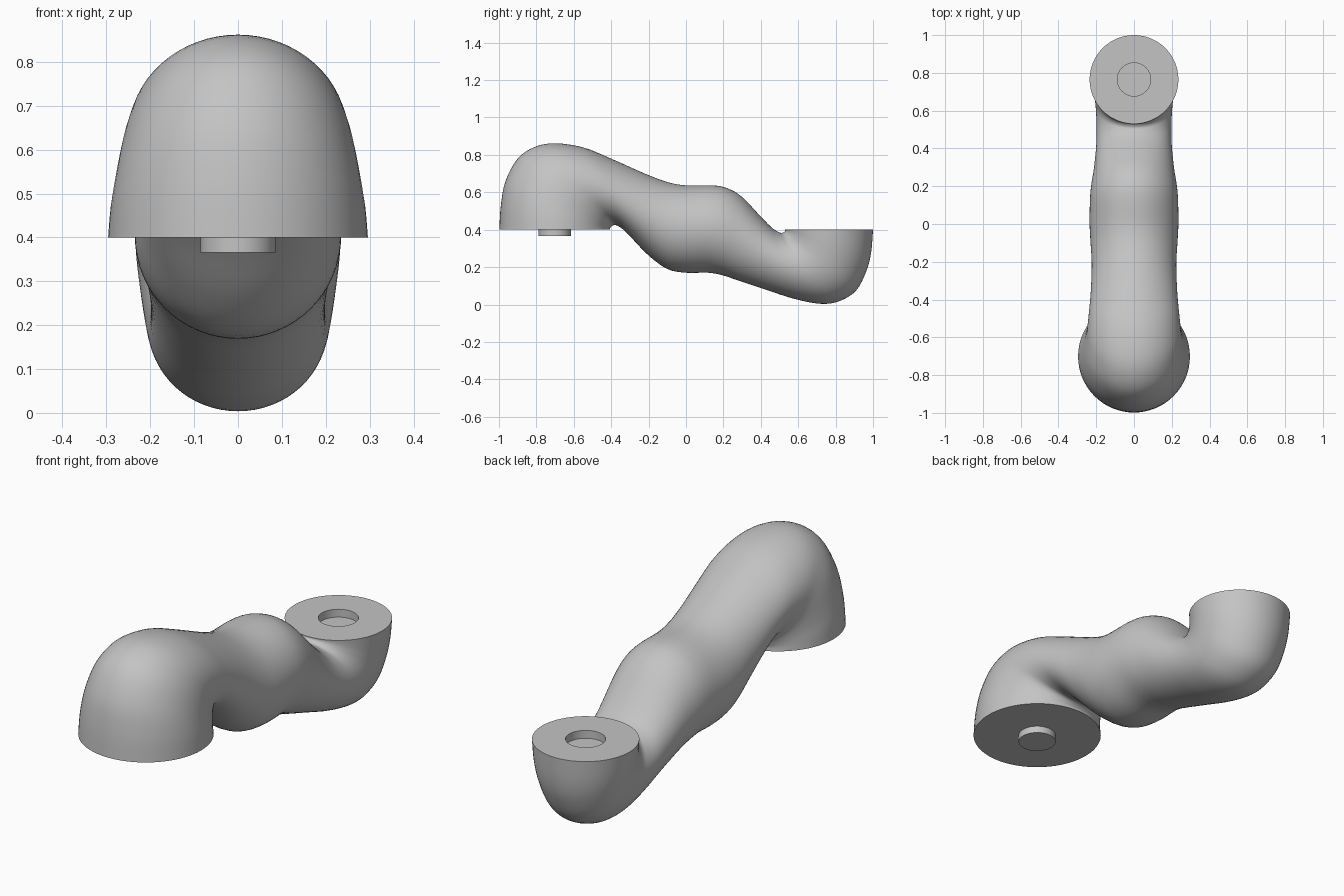
import bpy, bmesh, math
from mathutils import Vector

cube = bpy.data.objects.get("Cube")
if cube:
    bpy.data.objects.remove(cube, do_unlink=True)

grey = bpy.data.materials.new("light grey")
grey.use_nodes = True
COLOUR = (0.55, 0.55, 0.55, 1)
grey.diffuse_color = COLOUR
grey.node_tree.nodes["Principled BSDF"].inputs["Base Color"].default_value = COLOUR

SEGMENTS = 64   # points around each section
STEPS = 4       # rings between stations

# Sections along the arm: upper y, z, lower y, z, half width
STATIONS = [
    (-.998, .400, -.405, .400, .296),
    (-.990, .530, -.405, .410, .290),
    (-.965, .660, -.398, .418, .278),
    (-.900, .780, -.390, .423, .264),
    (-.810, .842, -.380, .425, .252),
    (-.700, .862, -.365, .420, .245),
    (-.550, .840, -.335, .400, .236),
    (-.400, .780, -.290, .355, .228),
    (-.220, .700, -.200, .262, .224),
    (-.100, .655, -.100, .190, .230),
    (.000, .637, .000, .170, .235),
    (.140, .637, .120, .170, .233),
    (.220, .622, .200, .155, .226),
    (.300, .575, .280, .128, .213),
    (.400, .470, .430, .078, .200),
    (.460, .410, .580, .030, .198),
    (.495, .388, .720, .004, .202),
    (.510, .383, .820, .018, .207),
    (.520, .386, .910, .075, .214),
    (.527, .390, .965, .180, .223),
    (.530, .395, .990, .280, .230),
    (.530, .400, 1.00, .400, .235),
]


def smooth_stations(rows, steps):
    """Catmull-Rom interpolation through the stations."""
    out = []
    for i in range(len(rows) - 1):
        a, b = rows[max(i - 1, 0)], rows[i]
        c, d = rows[i + 1], rows[min(i + 2, len(rows) - 1)]
        for s in range(steps):
            t = s / steps
            out.append([0.5 * (2 * q + (r - p) * t + (2 * p - 5 * q + 4 * r - u) * t * t
                               + (3 * q - p - 3 * r + u) * t ** 3)
                        for p, q, r, u in zip(a, b, c, d)])
    out.append(list(rows[-1]))
    return out


def add_ring(bm, top, bottom, width):
    centre, half = (top + bottom) / 2, (top - bottom) / 2
    ring = []
    for k in range(SEGMENTS):
        a = 2 * math.pi * k / SEGMENTS
        ring.append(bm.verts.new(centre + half * math.cos(a) + Vector((width * math.sin(a), 0, 0))))
    return ring


def flat_ring(bm, y, z, radius):
    return add_ring(bm, Vector((0, y - radius, z)), Vector((0, y + radius, z)), radius)


def bridge(bm, rings):
    for a, b in zip(rings, rings[1:]):
        for k in range(SEGMENTS):
            n = (k + 1) % SEGMENTS
            bm.faces.new((a[k], a[n], b[n], b[k]))


def finish(bm, name):
    bmesh.ops.recalc_face_normals(bm, faces=bm.faces)
    mesh = bpy.data.meshes.new(name)
    bm.to_mesh(mesh)
    bm.free()
    mesh.materials.append(grey)
    obj = bpy.data.objects.new(name, mesh)
    bpy.context.collection.objects.link(obj)
    bpy.ops.object.select_all(action='DESELECT')
    obj.select_set(True)
    bpy.context.view_layer.objects.active = obj
    bpy.ops.object.shade_smooth_by_angle(angle=math.radians(40))
    return obj


# Arm body: lofted S-shape with flat joint faces and a round socket at the back
bm = bmesh.new()
rings = [add_ring(bm, Vector((0, ty, tz)), Vector((0, by, bz)), w)
         for ty, tz, by, bz, w in smooth_stations(STATIONS, STEPS)]
rings.append(flat_ring(bm, .765, .400, .088))   # socket rim
rings.append(flat_ring(bm, .765, .362, .088))   # socket floor
bridge(bm, rings)
bm.faces.new(rings[0])
bm.faces.new(rings[-1])
finish(bm, "arm_body")

# Joint peg under the front end
bm = bmesh.new()
rings = [flat_ring(bm, -.702, .402, .086), flat_ring(bm, -.702, .366, .086)]
bridge(bm, rings)
bm.faces.new(rings[0])
bm.faces.new(rings[-1])
finish(bm, "joint_peg")
